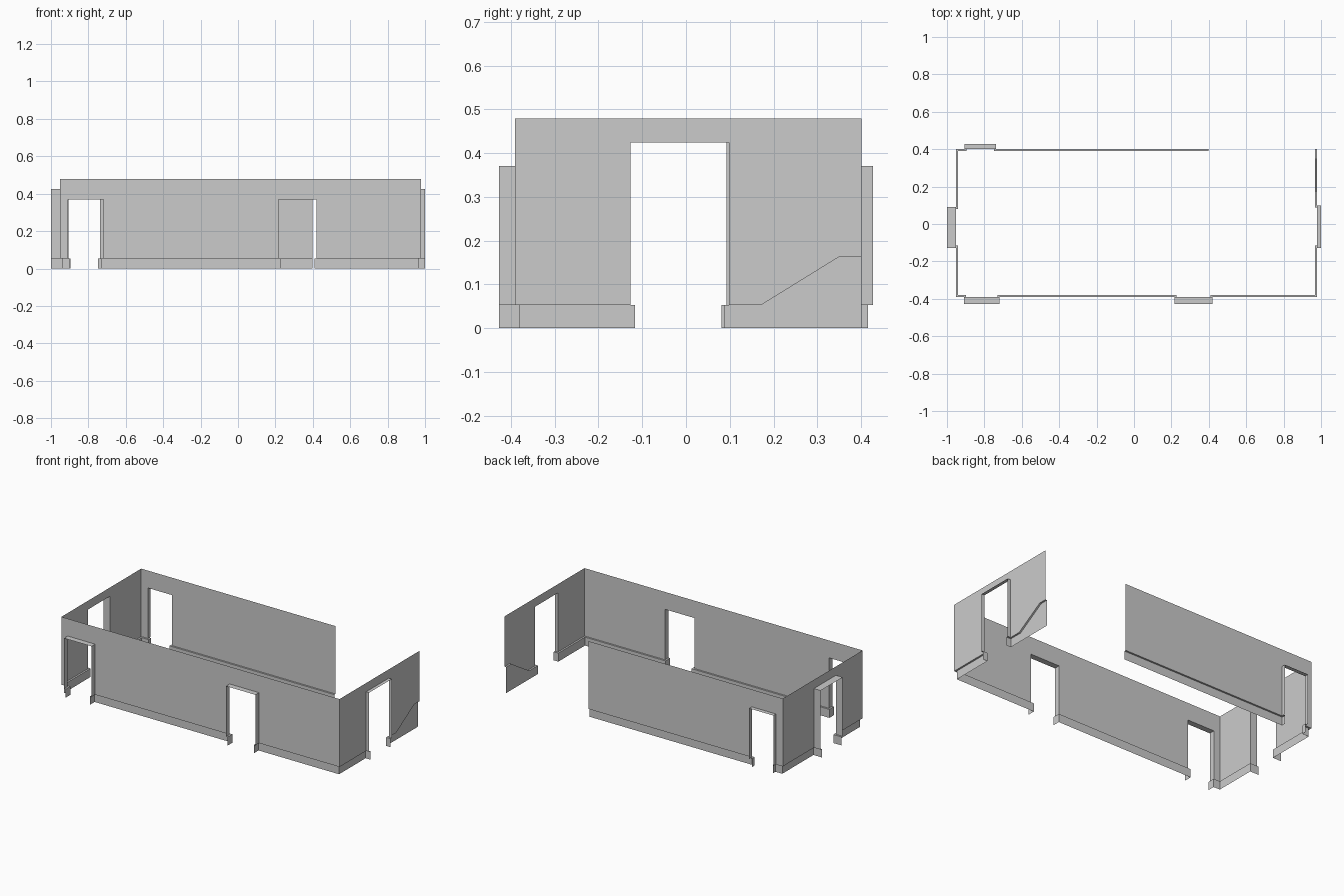
import bpy
from mathutils import Vector

if "Cube" in bpy.data.objects:
    bpy.data.objects.remove(bpy.data.objects["Cube"])

TOP, BASE, INSET = 0.479, 0.053, 0.011    # wall top, skirting height, skirting thickness
LOW, HIGH = 0.37, 0.424                   # door head heights
X0, X1, Y0, Y1 = -0.953, 0.979, -0.391, 0.401   # room faces
OX, OY = 1.0, 0.427                       # outer edges of door reveals
BACK_TRIM = 0.416                         # skirting stops short in the back door


def add_mesh(name, verts, faces):
    me = bpy.data.meshes.new(name)
    me.from_pydata(verts, [], faces)
    ob = bpy.data.objects.new(name, me)
    bpy.context.collection.objects.link(ob)
    return ob


def inset_path(pts):
    """Offset a plan path to its left (into the room) with mitred corners."""
    p = [Vector(q[:2]) for q in pts]
    normals = []
    for a, b in zip(p, p[1:]):
        d = (b - a).normalized()
        normals.append(Vector((-d.y, d.x)))
    out = []
    for i, q in enumerate(p):
        n1, n2 = normals[max(i - 1, 0)], normals[min(i, len(normals) - 1)]
        r = q + (n1 + n2) / (1 + n1.dot(n2)) * INSET
        out.append((r.x, min(r.y, BACK_TRIM)))
    return out


def wall_run(name, pts, start_head=None, end_head=None):
    """Wall sheet with door reveals at its ends, plus the skirting with its ledge."""
    pts = [(q[0], q[1], q[2] if len(q) > 2 else BASE) for q in pts]
    n = len(pts)
    verts, faces = [], []
    for i in range(n - 1):
        head = start_head if i == 0 else end_head if i == n - 2 else None
        z = head or TOP
        a, b, k = pts[i], pts[i + 1], len(verts)
        verts += [a, b, (b[0], b[1], z), (a[0], a[1], z)]
        faces.append((k + 3, k + 2, k + 1, k))
    add_mesh(name + "_wall", verts, faces)

    ins = inset_path(pts)
    verts = [(x, y, 0) for x, y in ins]
    verts += [(x, y, q[2]) for (x, y), q in zip(ins, pts)]
    verts += [(x, min(y, BACK_TRIM), z) for x, y, z in pts]
    faces = []
    for i in range(n - 1):
        for r in (0, n):
            faces.append((r + n + i, r + n + i + 1, r + i + 1, r + i))
    add_mesh(name + "_skirting", verts, faces)


def door_head(name, a, b, out, head):
    """Wall panel above a door and the soffit of its reveal."""
    a, b, out = Vector(a), Vector(b), Vector(out)
    verts = [(*a, TOP), (*b, TOP), (*b, head), (*a, head),
             (*(b + out), head), (*(a + out), head)]
    add_mesh(name, verts, [(0, 1, 2, 3), (3, 2, 4, 5)])


# Door openings as (low edge, high edge)
back, left, right = (-0.906, -0.738), (-0.127, 0.092), (-0.127, 0.098)
front_a, front_b = (-0.909, -0.719), (0.216, 0.42)

# Wall runs between doors, counter-clockwise from the open end of the back wall
wall_run("back", [(0.397, Y1), (back[1], Y1), (back[1], OY)], None, LOW)
wall_run("back_left_corner", [(back[0], OY), (back[0], Y1), (X0, Y1),
                              (X0, left[1]), (-OX, left[1])], LOW, HIGH)
wall_run("front_left_corner", [(-OX, left[0]), (X0, left[0]), (X0, Y0),
                               (front_a[0], Y0), (front_a[0], -OY)], HIGH, LOW)
wall_run("front", [(front_a[1], -OY), (front_a[1], Y0),
                   (front_b[0], Y0), (front_b[0], -OY)], LOW, LOW)
wall_run("front_right_corner", [(front_b[1], -OY), (front_b[1], Y0), (X1, Y0),
                                (X1, right[0]), (OX, right[0])], LOW, HIGH)
# Right wall with skirting that climbs towards the stairs
wall_run("right", [(OX, right[1]), (X1, right[1]), (X1, 0.172),
                   (X1, 0.35, 0.163), (X1, Y1, 0.163)], HIGH)

# Panels above the doors
door_head("back_door_head", (back[1], Y1), (back[0], Y1), (0, OY - Y1), LOW)
door_head("left_door_head", (X0, left[1]), (X0, left[0]), (-OX - X0, 0), HIGH)
door_head("right_door_head", (X1, right[0]), (X1, right[1]), (OX - X1, 0), HIGH)
for label, (a, b) in (("left", front_a), ("right", front_b)):
    door_head("front_door_head_" + label, (a, Y0), (b, Y0), (0, -OY - Y0), LOW)
